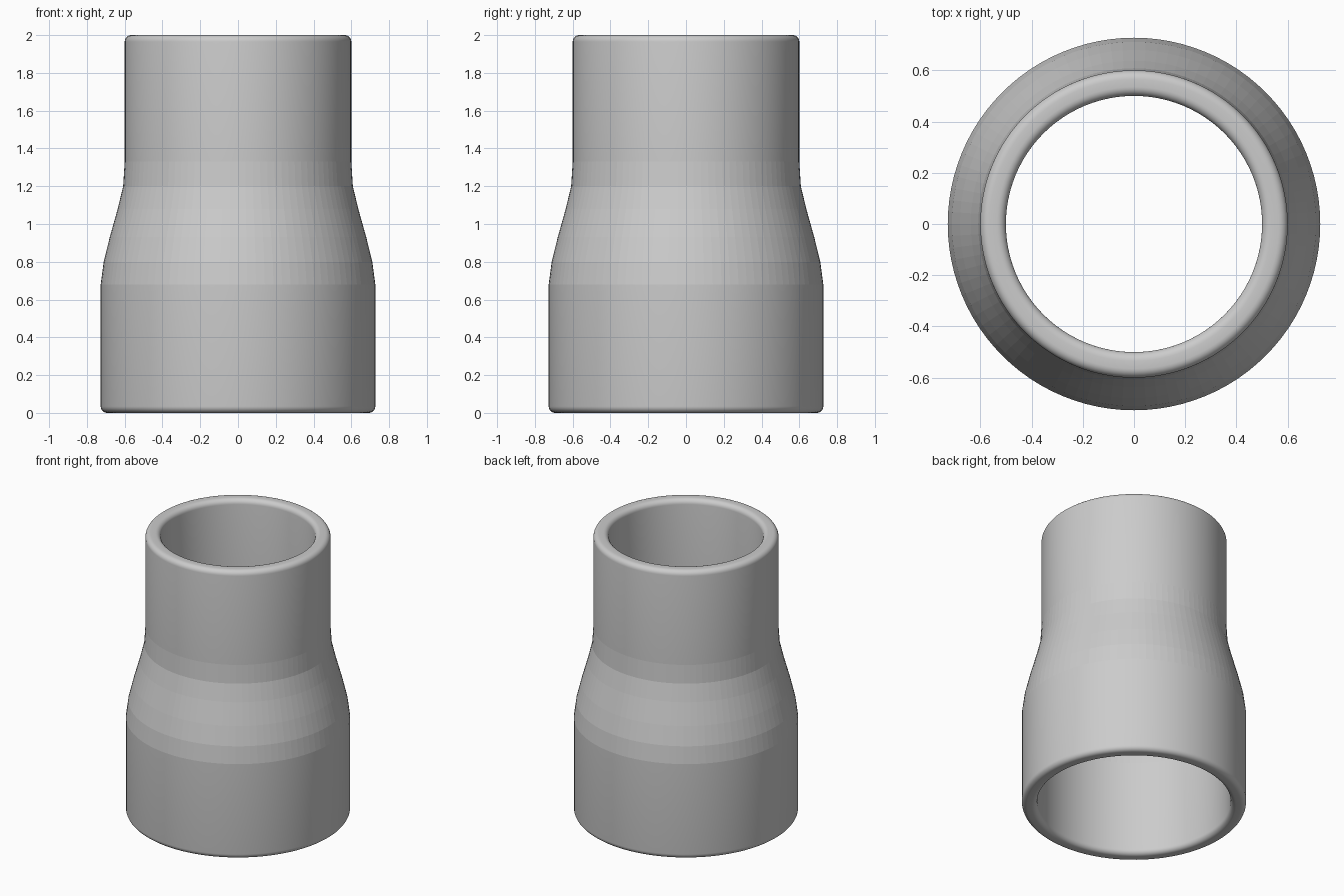
import bpy, bmesh, math

SEGMENTS = 96
HEIGHT = 2.0
WALL = 0.1
EDGE = 0.035
R_BOTTOM, R_TOP = 0.727, 0.6

cube = bpy.data.objects.get("Cube")
if cube:
    bpy.data.objects.remove(cube, do_unlink=True)

grey = bpy.data.materials.new("light_grey")
grey.use_nodes = True
colour = (0.6, 0.6, 0.6, 1)
grey.diffuse_color = colour
grey.node_tree.nodes["Principled BSDF"].inputs["Base Color"].default_value = colour


def rounded_corner(r, z, start):
    """Quarter circle around (r, z), turning anticlockwise from start degrees."""
    steps = 6
    angles = [math.radians(start + 90 * i / steps) for i in range(steps + 1)]
    return [(r + EDGE * math.cos(a), z + EDGE * math.sin(a)) for a in angles]


# Shoulder between the wide and narrow ends
shoulder = [(R_BOTTOM, 0.68), (0.711, 0.8), (0.679, 0.93),
            (0.637, 1.08), (0.608, 1.2), (R_TOP, 1.33)]

# Closed wall section: outside upwards, over the rim, inside downwards
section = rounded_corner(R_BOTTOM - EDGE, EDGE, -90)
section += shoulder
section += rounded_corner(R_TOP - EDGE, HEIGHT - EDGE, 0)
section += rounded_corner(R_TOP - WALL + EDGE, HEIGHT - EDGE, 90)
section += [(r - WALL, z) for r, z in reversed(shoulder)]
section += rounded_corner(R_BOTTOM - WALL + EDGE, EDGE, 180)

# Revolve the section into the pipe reducer
bm = bmesh.new()
rings = []
for i in range(SEGMENTS):
    a = 2 * math.pi * i / SEGMENTS
    rings.append([bm.verts.new((r * math.cos(a), r * math.sin(a), z))
                  for r, z in section])
n = len(section)
for i in range(SEGMENTS):
    here, there = rings[i], rings[(i + 1) % SEGMENTS]
    for j in range(n):
        k = (j + 1) % n
        face = bm.faces.new((here[j], there[j], there[k], here[k]))
        # Shoulder bands stay faceted, everything else is smooth
        face.smooth = not 0.68 < face.calc_center_median().z < 1.33 \
            or abs(here[j].co.z - here[k].co.z) > 0.3
bmesh.ops.recalc_face_normals(bm, faces=bm.faces)

mesh = bpy.data.meshes.new("pipe_reducer")
bm.to_mesh(mesh)
bm.free()
mesh.materials.append(grey)
reducer = bpy.data.objects.new("pipe_reducer", mesh)
bpy.context.collection.objects.link(reducer)
